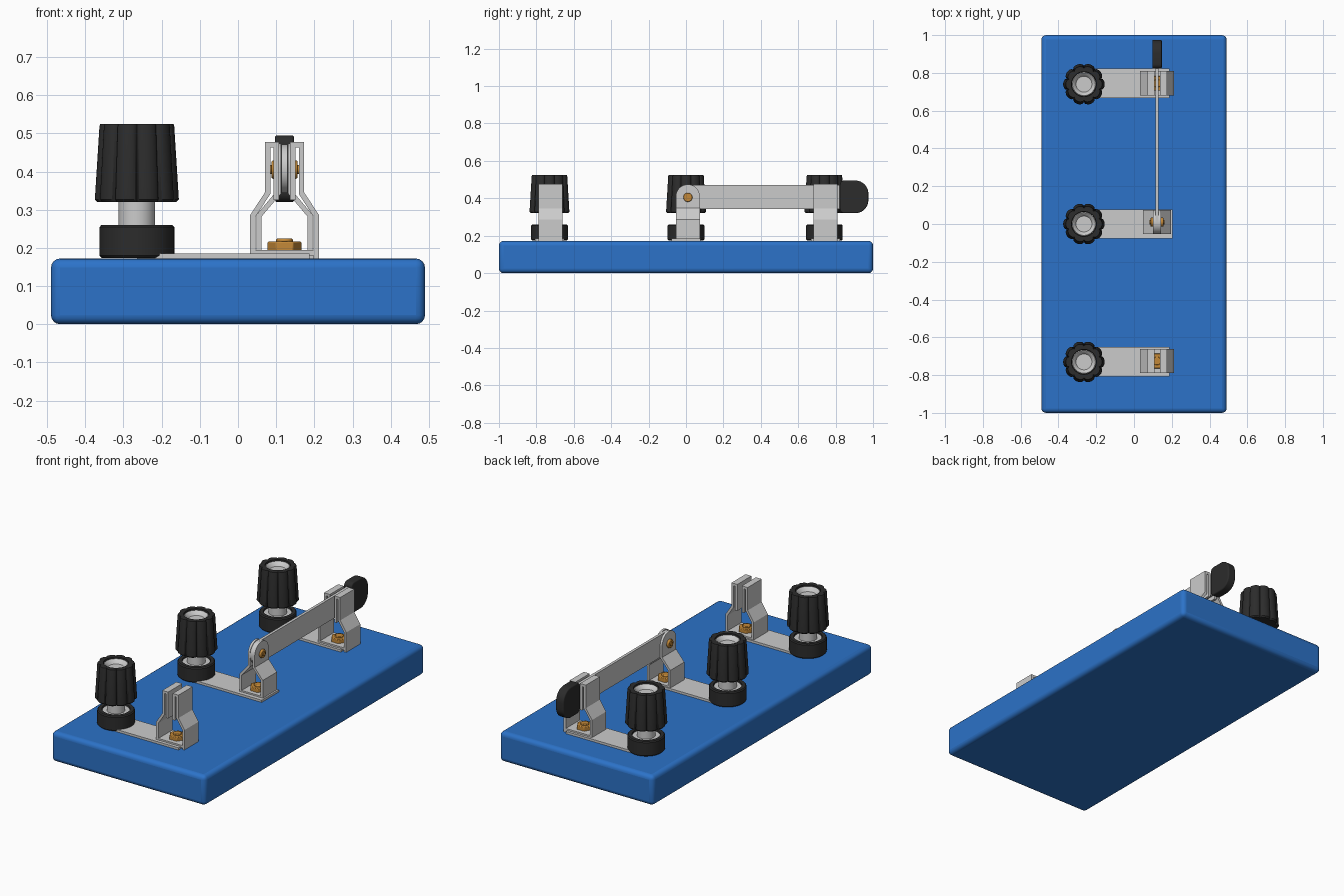
import bpy, bmesh, math
from mathutils import Vector

if "Cube" in bpy.data.objects:
    bpy.data.objects.remove(bpy.data.objects["Cube"])

CX = 0.122            # centre line of blade and clips
PI = math.pi


def material(name, col):
    m = bpy.data.materials.new(name)
    m.diffuse_color = (*col, 1)
    m.use_nodes = True
    m.node_tree.nodes["Principled BSDF"].inputs["Base Color"].default_value = m.diffuse_color
    return m


BLUE = material("blue_plastic", (0.025, 0.17, 0.58))
BLACK = material("black_plastic", (0.025, 0.025, 0.025))
BRASS = material("brass", (0.55, 0.25, 0.04))


def finish(bm, name, mat=None, bevel=0, segs=3, angle=30):
    bmesh.ops.recalc_face_normals(bm, faces=bm.faces[:])
    me = bpy.data.meshes.new(name)
    bm.to_mesh(me)
    bm.free()
    ob = bpy.data.objects.new(name, me)
    bpy.context.collection.objects.link(ob)
    if mat:
        me.materials.append(mat)
    if bevel:
        mod = ob.modifiers.new("bevel", "BEVEL")
        mod.width, mod.segments, mod.limit_method = bevel, segs, "ANGLE"
    bpy.ops.object.select_all(action="DESELECT")
    ob.select_set(True)
    bpy.context.view_layer.objects.active = ob
    bpy.ops.object.shade_smooth_by_angle(angle=math.radians(angle))
    return ob


def prism(name, pts, axis, a, b, mat=None, **kw):
    """Extrude a 2D outline along an axis from a to b."""
    place = {"x": lambda p, w: (w, p[0], p[1]),
             "y": lambda p, w: (p[0], w, p[1]),
             "z": lambda p, w: (p[0], p[1], w)}[axis]
    bm = bmesh.new()
    lo, hi = [[bm.verts.new(place(p, w)) for p in pts] for w in (a, b)]
    n = len(pts)
    for i in range(n):
        j = (i + 1) % n
        bm.faces.new((lo[i], lo[j], hi[j], hi[i]))
    bm.faces.new(lo)
    bm.faces.new(hi)
    return finish(bm, name, mat, **kw)


def rect(x0, x1, y0, y1):
    return [(x0, y0), (x1, y0), (x1, y1), (x0, y1)]


def arc(cx, cy, r, a0, a1, n=12):
    return [(cx + r * math.cos(a0 + (a1 - a0) * i / n),
             cy + r * math.sin(a0 + (a1 - a0) * i / n)) for i in range(n + 1)]


def circle(cx, cy, r, n=32):
    return arc(cx, cy, r, 0, 2 * PI, n)[:-1]


def lathe(name, prof, x, y, mat=None, n=48, shape=lambda t: 1):
    """Revolve (radius, z) points; shape() scales flagged radii by angle."""
    bm = bmesh.new()
    rings = []
    for r, z, *fluted in prof:
        ring = []
        for i in range(n):
            t = 2 * PI * i / n
            s = r * (shape(t) if fluted else 1)
            ring.append(bm.verts.new((x + s * math.cos(t), y + s * math.sin(t), z)))
        rings.append(ring)
    for p, q in zip(rings, rings[1:]):
        for i in range(n):
            j = (i + 1) % n
            bm.faces.new((p[i], p[j], q[j], q[i]))
    bm.faces.new(rings[0])
    bm.faces.new(rings[-1])
    return finish(bm, name, mat)


def ribbon(name, half, t, y0, y1):
    """Bent sheet metal: half centre line mirrored about CX, thickened by t."""
    path = [Vector((CX - d, z)) for d, z in reversed(half)]
    path += [Vector((CX + d, z)) for d, z in half]
    left, right = [], []
    for i, p in enumerate(path):
        a = (p - path[i - 1]).normalized() if i else None
        b = (path[i + 1] - p).normalized() if i < len(path) - 1 else None
        a, b = a or b, b or a
        na, nb = Vector((-a.y, a.x)), Vector((-b.y, b.x))
        m = (na + nb).normalized()
        m *= t / 2 / m.dot(na)
        left.append(tuple(p + m))
        right.append(tuple(p - m))
    return prism(name, left + right[::-1], "y", y0, y1)


# Base board
prism("base_board", rect(-0.49, 0.49, -1, 1), "z", 0, 0.172, BLUE, bevel=0.024, segs=4, angle=40)


def flute(t):
    return 0.87 + 0.13 * abs(math.cos(5 * t)) ** 0.5


# Binding posts with connecting strips
for tag, y, end in (("front", -0.73, 0.187), ("middle", 0.0, 0.205), ("back", 0.745, 0.187)):
    x, yk = -0.265, min(y, 0.74)
    lathe(tag + "_collar", [(0.092, 0.174), (0.098, 0.18), (0.098, 0.254), (0.093, 0.26),
                            (0.074, 0.26), (0.072, 0.248)], x, yk, BLACK)
    lathe(tag + "_washer", [(0.072, 0.245), (0.072, 0.252)], x, yk)
    lathe(tag + "_post", [(0.048, 0.24), (0.048, 0.34)], x, yk)
    lathe(tag + "_knob", [(0.05, 0.32), (0.103, 0.32, 1), (0.11, 0.327, 1), (0.098, 0.518, 1),
                          (0.096, 0.525, 1), (0.066, 0.525), (0.064, 0.49)],
          x, yk, BLACK, n=120, shape=flute)
    lathe(tag + "_knob_insert", [(0.064, 0.48), (0.064, 0.516), (0.060, 0.519), (0.055, 0.516),
                                 (0.042, 0.497)], x, yk)
    prism(tag + "_strip", rect(x, end, y - 0.078, y + 0.078), "z", 0.171, 0.185)

# Folded spring clips at both ends
clip = [(0.083, 0.187), (0.083, 0.284), (0.0445, 0.343), (0.0445, 0.470),
        (0.0215, 0.470), (0.0215, 0.325)]
for tag, y in (("front", -0.725), ("back", 0.745)):
    ribbon(tag + "_clip", clip, 0.014, y - 0.064, y + 0.064)
    prism(tag + "_clip_foot", rect(CX + 0.076, CX + 0.09, y - 0.064, y + 0.064), "z", 0.172, 0.19)

# Hinge bracket with rounded ears
PY, PZ, R = 0.01, 0.41, 0.064
ribbon("hinge_bracket", [(0.067, 0.187), (0.067, 0.284), (0.0155, 0.345), (0.0155, PZ)],
       0.013, PY - R, PY + R)
ear = [(PY + R, PZ - 0.01)] + arc(PY, PZ, R, 0, PI, 24) + [(PY - R, PZ - 0.01)]
for tag, s in (("left", -1), ("right", 1)):
    prism(tag + "_hinge_ear", ear, "x", CX + s * 0.009, CX + s * 0.022)
    prism(tag + "_pivot_screw", circle(PY, PZ - 0.005, 0.024), "x",
          CX + s * 0.02, CX + s * 0.034, BRASS, bevel=0.004)
    prism(tag + "_pivot_tip", circle(PY, PZ - 0.005, 0.012, 20), "x",
          CX + s * 0.03, CX + s * 0.039, BRASS)

# Hex nuts holding the brackets down
for tag, y in (("front", -0.725), ("middle", PY), ("back", 0.745)):
    prism(tag + "_nut", circle(CX, y, 0.045, 6), "z", 0.19, 0.216, BRASS, bevel=0.003, segs=2)
    prism(tag + "_bolt_tip", circle(CX, y, 0.022, 24), "z", 0.2, 0.224, BRASS, bevel=0.003, segs=2)

# Switch blade
BR = 0.0635
blade = arc(PY, PZ - 0.003, BR, PI / 2, 3 * PI / 2, 20) + [(0.88, PZ - 0.003 - BR), (0.88, PZ - 0.003 + BR)]
prism("switch_blade", blade, "x", CX - 0.008, CX + 0.008)

# Insulated handle
grip = ([(0.822, 0.345)] + arc(0.847, 0.345, 0.025, PI, 1.5 * PI, 5)[1:]
        + arc(0.905, 0.39, 0.07, -PI / 2, 0, 10)
        + arc(0.905, 0.425, 0.07, 0, PI / 2, 10)
        + arc(0.847, 0.47, 0.025, PI / 2, PI, 5))
prism("handle", grip, "x", CX - 0.025, CX + 0.025, BLACK, bevel=0.006, segs=3)
